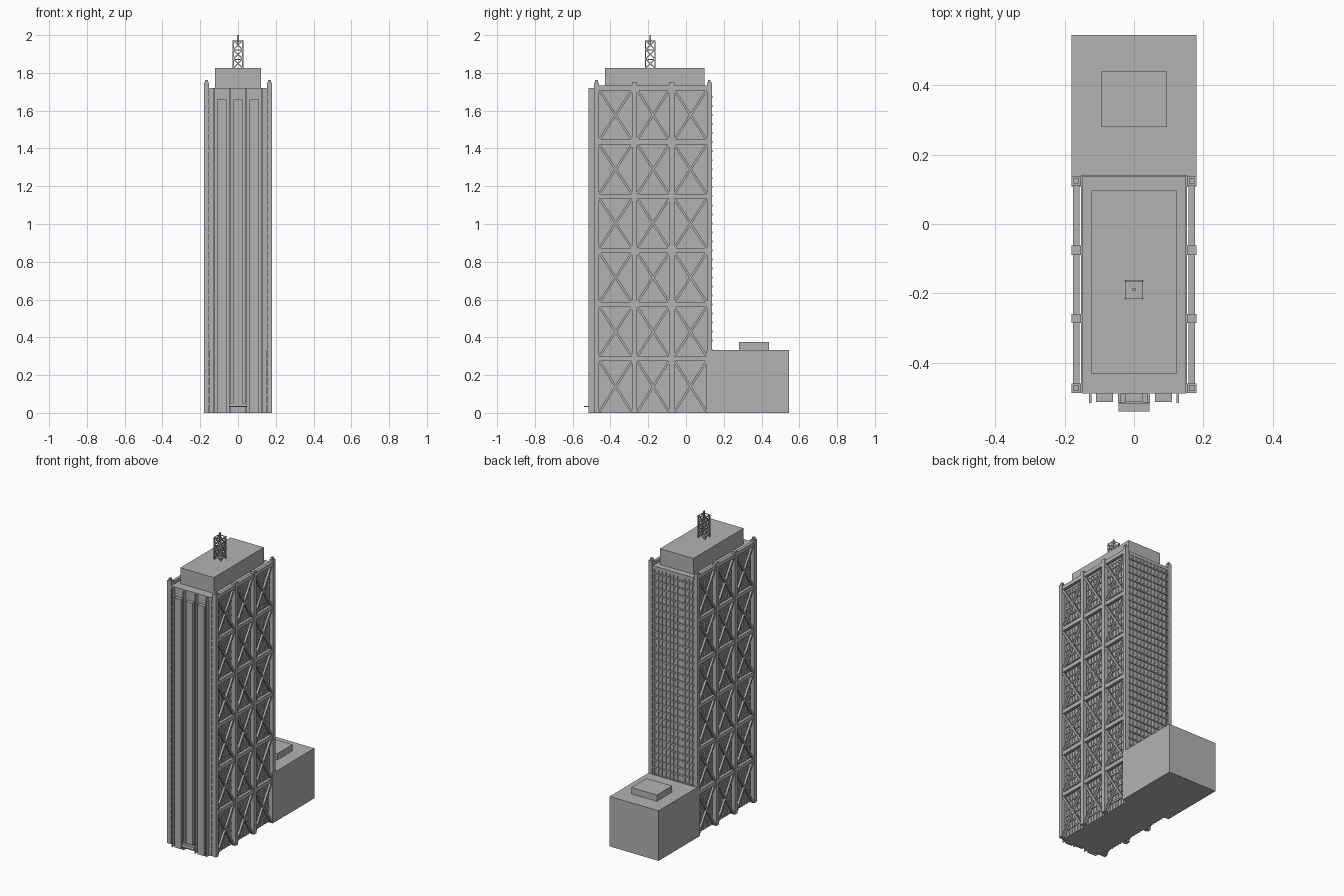
import bpy, bmesh, math
from mathutils import Matrix, Vector

cube = bpy.data.objects.get("Cube")
if cube:
    bpy.data.objects.remove(cube)

grey = bpy.data.materials.new("concrete grey")
grey.use_nodes = True
COLOUR = (0.45, 0.45, 0.45, 1)
grey.diffuse_color = COLOUR
grey.node_tree.nodes["Principled BSDF"].inputs["Base Color"].default_value = COLOUR


def box(x0, x1, y0, y1, z0, z1):
    """Matrix of a unit cube stretched between two corners."""
    return (Matrix.Translation(((x0 + x1) / 2, (y0 + y1) / 2, (z0 + z1) / 2))
            @ Matrix.Diagonal((x1 - x0, y1 - y0, z1 - z0, 1)))


def strut(a, b, width, depth, normal):
    """Matrix of a bar from a to b, with its depth along normal."""
    a, b, n = Vector(a), Vector(b), Vector(normal)
    d = (b - a).normalized()
    s = n.cross(d)
    rot = Matrix((s, n, d)).transposed().to_4x4()
    return (Matrix.Translation((a + b) / 2) @ rot
            @ Matrix.Diagonal((width, depth, (b - a).length, 1)))


def part(name, matrices):
    bm = bmesh.new()
    for m in matrices:
        bmesh.ops.create_cube(bm, size=1, matrix=m)
    mesh = bpy.data.meshes.new(name)
    bm.to_mesh(mesh)
    bm.free()
    mesh.materials.append(grey)
    obj = bpy.data.objects.new(name, mesh)
    bpy.context.collection.objects.link(obj)
    return obj


# Main masses
FRONT, BACK, TOP = -0.488, 0.137, 1.72
GLASS = 0.146
part("tower_core", [box(-GLASS, GLASS, FRONT, BACK - 0.005, 0, TOP - 0.01)])
part("roof_slab", [box(-0.15, 0.15, FRONT, BACK, TOP - 0.02, TOP)])
part("penthouse", [box(-0.123, 0.123, -0.43, 0.097, TOP, 1.825)])
part("podium", [box(-0.18, 0.18, 0.108, 0.545, 0, 0.333)])
part("podium_roof_box", [box(-0.094, 0.094, 0.28, 0.44, 0.333, 0.375)])

# Floor ledges and window mullions on the sides and back
FLOORS = 36
step = TOP / FLOORS
part("floor_ledges", [box(-0.153, 0.153, FRONT + 0.003, 0.141, i * step - 0.005, i * step + 0.005)
                      for i in range(1, FLOORS)])
mullions = []
for i in range(11):
    x = -0.14 + 0.028 * i
    mullions.append(box(x - 0.005, x + 0.005, BACK - 0.01, BACK, 0, TOP))
for i in range(25):
    y = FRONT + 0.008 + i * 0.0253
    mullions.append(box(-0.15, 0.15, y - 0.004, y + 0.004, 0, TOP))
part("window_mullions", mullions)

# Outer frame on both sides: columns, beams and cross braces
COLUMNS = (-0.473, -0.272, -0.0755, 0.1235)
ROW = 0.2867
for side, name in ((-1, "right"), (1, "left")):
    def sbox(a, b, *rest):
        return box(min(side * a, side * b), max(side * a, side * b), *rest)

    columns = [sbox(0.153, 0.18, y - 0.0135, y + 0.0135, 0, 1.748) for y in COLUMNS]
    columns += [sbox(0.159, 0.174, y - 0.0075, y + 0.0075, 1.748, 1.762)
                for y in (COLUMNS[0], COLUMNS[-1])]
    part(name + "_columns", columns)
    part(name + "_beams", [sbox(0.157, 0.176, COLUMNS[0], COLUMNS[-1],
                                ROW * k - 0.013, ROW * k + 0.013) for k in range(1, 7)])
    braces = []
    for k in range(6):
        low, high = ROW * k + (0.014 if k else 0.006), ROW * (k + 1) - 0.014
        for ya, yb in zip(COLUMNS, COLUMNS[1:]):
            ya, yb = ya + 0.015, yb - 0.015
            for p, q in ((ya, yb), (yb, ya)):
                braces.append(strut((side * 0.1665, p, low), (side * 0.1665, q, high),
                                    0.012, 0.014, (1, 0, 0)))
    part(name + "_cross_braces", braces)

# Front fins, raised panels and entrance canopy
part("front_fins", [box(x - 0.0035, x + 0.0035, -0.515, FRONT, 0, TOP)
                    for x in (-0.126, -0.043, 0.043, 0.126)])
panels = [box(x - 0.025, x + 0.025, -0.512, FRONT, 0, 1.66) for x in (-0.085, 0.085)]
panels.append(box(-0.025, 0.025, -0.512, FRONT, 0.05, 1.66))
part("front_panels", panels)
part("entrance_canopy", [box(-0.045, 0.045, -0.54, FRONT, 0.03, 0.037),
                         box(-0.045, 0.045, -0.517, -0.512, 0.03, 0.052)])

# Lattice mast of thin strips, with a spire
MY, R, Z0, Z1 = -0.189, 0.025, 1.825, 1.972
faces = []
for turn in range(4):
    spin = Matrix.Translation((0, MY, 0)) @ Matrix.Rotation(turn * math.pi / 2, 4, 'Z')
    strips = [strut((s * R, -R, Z0), (s * R, -R, Z1), 0.006, 0.003, (0, 1, 0)) for s in (-1, 1)]
    cell = (Z1 - Z0) / 3
    for k in range(3):
        a, b = Z0 + k * cell, Z0 + (k + 1) * cell
        for s in (-1, 1):
            strips.append(strut((-s * R, -R, a), (s * R, -R, b), 0.006, 0.002, (0, 1, 0)))
        strips.append(strut((-R, -R, b - 0.002), (R, -R, b - 0.002), 0.005, 0.002, (0, 1, 0)))
    faces += [spin @ m for m in strips]
part("lattice_mast", faces)
part("mast_spire", [box(-0.004, 0.004, MY - 0.004, MY + 0.004, 1.94, 2.0)])
